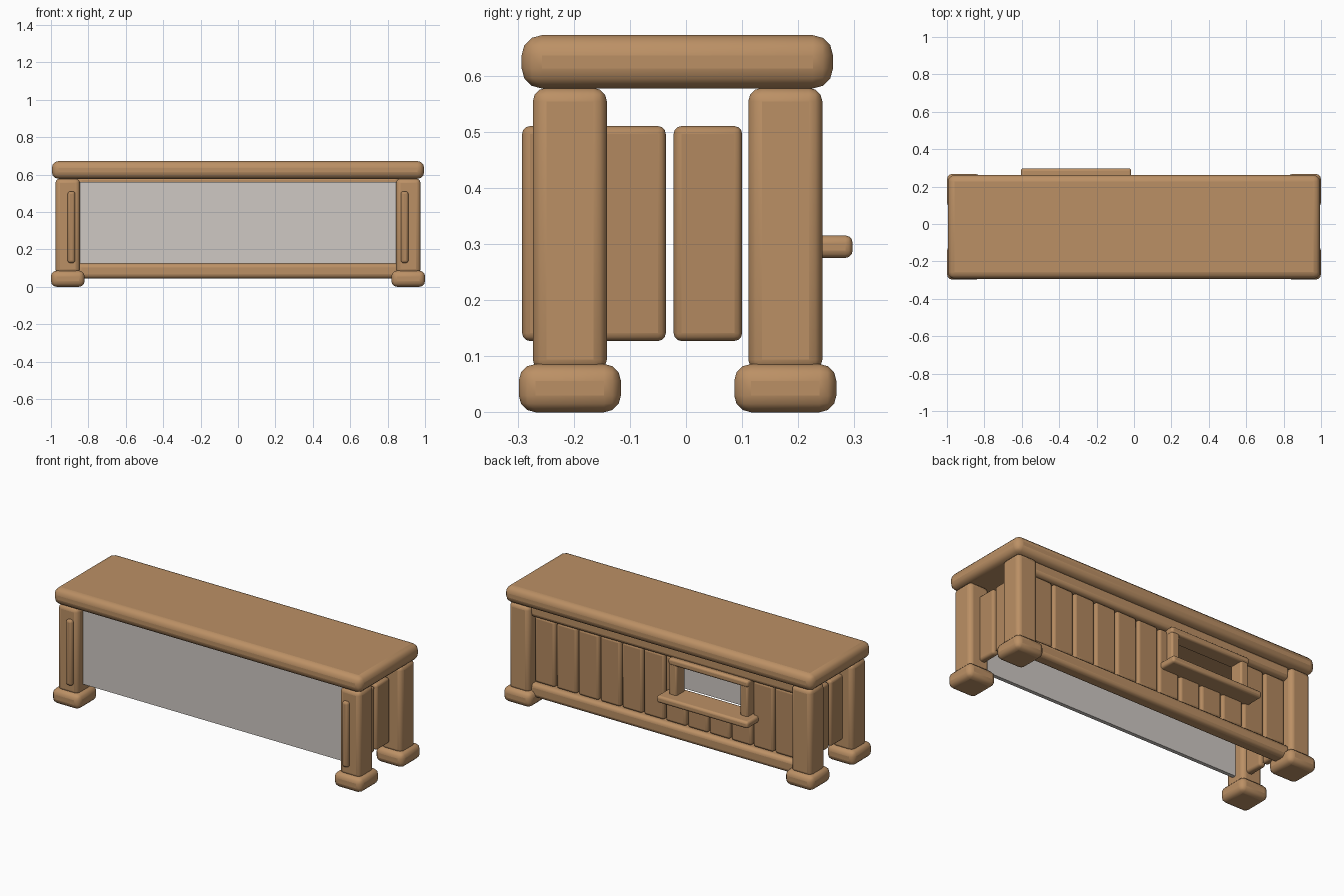
import bpy, math

if "Cube" in bpy.data.objects:
    bpy.data.objects.remove(bpy.data.objects["Cube"])

wood = bpy.data.materials.new("wood")
wood.diffuse_color = (0.50, 0.28, 0.13, 1)
wood.use_nodes = True
wood.node_tree.nodes["Principled BSDF"].inputs["Base Color"].default_value = wood.diffuse_color
wood_dark = bpy.data.materials.new("wood_dark")
wood_dark.diffuse_color = (0.45, 0.25, 0.115, 1)
wood_dark.use_nodes = True
wood_dark.node_tree.nodes["Principled BSDF"].inputs["Base Color"].default_value = wood_dark.diffuse_color


def box(name, x, y, z, bevel=0.0, mat=wood, segments=3):
    """Rounded box from (min, max) ranges on each axis."""
    bpy.ops.mesh.primitive_cube_add(
        size=1, location=[(a + b) / 2 for a, b in (x, y, z)])
    ob = bpy.context.object
    ob.name = name
    ob.scale = [abs(b - a) for a, b in (x, y, z)]
    bpy.ops.object.transform_apply(location=False, rotation=False, scale=True)
    if mat:
        ob.data.materials.append(mat)
    if bevel:
        mod = ob.modifiers.new("rounding", 'BEVEL')
        mod.width = bevel
        mod.segments = segments
        bpy.ops.object.shade_smooth_by_angle(angle=math.radians(40))
    return ob


# Counter top
box("counter_top", (-0.995, 0.995), (-0.293, 0.262), (0.577, 0.672), 0.036)

# Corner legs and feet
for sx, side in ((-1, "left"), (1, "right")):
    for cy, end in ((-0.207, "front"), (0.177, "back")):
        lx = sorted((sx * 0.845, sx * 0.976))
        fx = sorted((sx * 0.82, sx * 1.0))
        box(f"{end}_{side}_leg", lx, (cy - 0.066, cy + 0.066), (0.07, 0.578), 0.024)
        box(f"{end}_{side}_foot", fx, (cy - 0.091, cy + 0.091), (0, 0.086), 0.03)

    # Side planks, the foremost one passing through the front leg
    for i, cy in enumerate((-0.231, -0.097, 0.039)):
        px = sorted((sx * 0.871, sx * 0.911))
        box(f"{side}_side_plank_{i + 1}", px, (cy - 0.061, cy + 0.061),
            (0.127, 0.51), 0.014, wood_dark)

# Back rails
box("back_lower_rail", (-0.86, 0.86), (0.135, 0.218), (0.045, 0.125), 0.022)
box("back_upper_rail", (-0.86, 0.86), (0.135, 0.218), (0.512, 0.592), 0.022)

# Back planks; four are cut short below the window
pitch = 0.141
for i in range(12):
    cx = (i - 5.5) * pitch
    in_window = -0.55 < cx < -0.03
    top = 0.29 if in_window else 0.512
    box(f"back_plank_{i + 1}", (cx - 0.066, cx + 0.066), (0.156, 0.197),
        (0.127, top), 0.014, wood_dark)
box("window_side_strip", (-0.07, -0.005), (0.156, 0.197), (0.127, 0.512), 0.014, wood_dark)

# Serving window: shelf, posts and lintel
box("window_shelf", (-0.605, -0.015), (0.14, 0.297), (0.275, 0.315), 0.013)
for cx, side in ((-0.54, "left"), (-0.08, "right")):
    box(f"window_{side}_post", (cx - 0.025, cx + 0.025), (0.155, 0.238),
        (0.30, 0.50), 0.01)
box("window_lintel", (-0.568, -0.052), (0.15, 0.242), (0.485, 0.523), 0.012)

# Front panel
grey = bpy.data.materials.new("panel_grey")
grey.diffuse_color = (0.62, 0.58, 0.55, 1)
grey.use_nodes = True
grey.node_tree.nodes["Principled BSDF"].inputs["Base Color"].default_value = grey.diffuse_color
box("front_panel", (-0.86, 0.86), (-0.222, -0.2), (0.123, 0.56), 0, grey)
